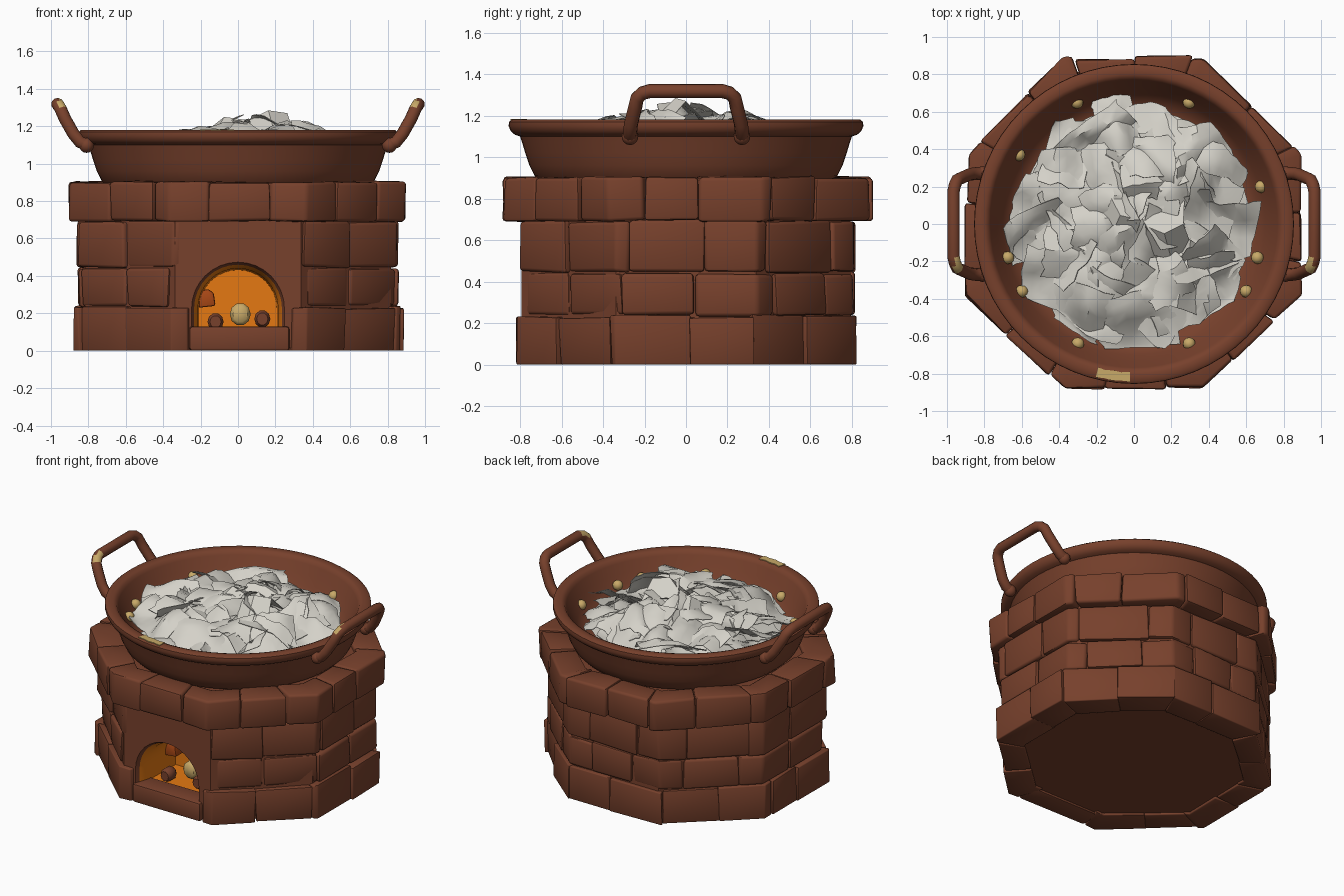
import bpy, bmesh, math, random
from mathutils import Vector, Matrix

if "Cube" in bpy.data.objects:
    bpy.data.objects.remove(bpy.data.objects["Cube"])

random.seed(11)
U = random.uniform


def material(name, rgb):
    m = bpy.data.materials.new(name)
    m.diffuse_color = (*rgb, 1)
    m.use_nodes = True
    m.node_tree.nodes["Principled BSDF"].inputs["Base Color"].default_value = m.diffuse_color
    return m


CLAY = material("clay_brown", (0.185, 0.052, 0.025))
PAPER = material("paper_grey", (0.66, 0.64, 0.58))
GOLD = material("pale_gold", (0.58, 0.40, 0.14))
FIRE = material("fire_orange", (0.78, 0.19, 0.006))
EMBER = material("ember_orange", (0.40, 0.065, 0.008))


def make(name, bm, *mats, bevel=0, thick=0, angle=35):
    """bmesh -> object with materials, optional bevel or thickness, smooth shading"""
    me = bpy.data.meshes.new(name)
    if not thick:
        bmesh.ops.recalc_face_normals(bm, faces=bm.faces[:])
    bm.to_mesh(me)
    bm.free()
    ob = bpy.data.objects.new(name, me)
    bpy.context.collection.objects.link(ob)
    for m in mats:
        me.materials.append(m)
    select(ob)
    if bevel:
        b = ob.modifiers.new("bevel", 'BEVEL')
        b.width, b.segments, b.limit_method = bevel, 2, 'ANGLE'
        bpy.ops.object.modifier_apply(modifier="bevel")
    if thick:
        ob.modifiers.new("thick", 'SOLIDIFY').thickness = thick
        bpy.ops.object.modifier_apply(modifier="thick")
    bpy.ops.object.shade_smooth_by_angle(angle=math.radians(angle))
    return ob


def select(ob):
    bpy.ops.object.select_all(action='DESELECT')
    ob.select_set(True)
    bpy.context.view_layer.objects.active = ob


def loft(bm, rings):
    """closed solid through equal-length rings of points"""
    vs = [[bm.verts.new(p) for p in r] for r in rings]
    n = len(vs[0])
    for a, b in zip(vs, vs[1:]):
        for i in range(n):
            bm.faces.new((a[i], a[(i + 1) % n], b[(i + 1) % n], b[i]))
    bm.faces.new(vs[0])
    bm.faces.new(vs[-1])


# Octagon plan of the stove, starting at the front left corner
OCT = [Vector(p) for p in ((-.345, -.8), (.345, -.8), (.835, -.34), (.835, .34),
                           (.345, .8), (-.345, .8), (-.835, .34), (-.835, -.34))]
CUM = [0]
for i in range(16):
    CUM.append(CUM[-1] + (OCT[(i + 1) % 8] - OCT[i % 8]).length)
L = CUM[8]


def along(d):
    i = max(k for k in range(16) if CUM[k] <= d)
    return OCT[i % 8].lerp(OCT[(i + 1) % 8], (d - CUM[i]) / (CUM[i + 1] - CUM[i]))


def course(name, z0, z1, d0, d1, n, sx=1.0, sy=1.0):
    """one row of hand-made bricks that bend round the octagon corners"""
    bm = bmesh.new()
    cuts = [d0 + (d1 - d0) * i / n + (U(-.06, .06) if 0 < i < n else 0) for i in range(n + 1)]
    for a, b in zip(cuts, cuts[1:]):
        a, b = a + .001, b - .001
        ds = [a] + [c for c in CUM if a + .03 < c < b - .03] + [b]
        s, top = U(.997, 1.03), z1 - U(0, .010)
        plan = [(along(d), s) for d in ds] + [(along(d), .8) for d in reversed(ds)]
        rings = [[(p.x * sx * k + U(-.007, .007), p.y * sy * k + U(-.007, .007),
                   max(0, z + U(-.006, .006))) for p, k in plan] for z in (z0 + .002, top)]
        if z0 == 0:
            rings[0] = [(x, y, 0) for x, y, z in rings[0]]
        loft(bm, rings)
    make(name, bm, CLAY, bevel=.018, angle=45)


course("brick_course_bottom", 0, .237, .625, L + .085, 14, 1.03, 1.0)
course("brick_course_lower", .235, .447, .72, L - .03, 13, 1.0, .99)
course("brick_course_upper", .445, .695, .685, L + .045, 13, 1.01, .99)
course("brick_course_top", .69, .908, .195, L + .195, 17, 1.065, 1.095)


# Stove core with the arched fire opening cut into its front
def arch(w, top, y):
    spring = top - w
    pts = [(-w, y, .12)]
    pts += [(-w * math.cos(math.pi * i / 16), y, spring + w * math.sin(math.pi * i / 16)) for i in range(17)]
    return pts + [(w, y, .12)]


bm = bmesh.new()
loft(bm, [[(p.x * .98, p.y * .99, z) for p in OCT] for z in (.015, .87)])
core = make("stove_core", bm, CLAY, FIRE)
bm = bmesh.new()
loft(bm, [arch(.252, .478, -.95), arch(.25, .475, -.795), arch(.235, .46, -.765),
          arch(.215, .44, -.70), arch(.208, .432, -.40)])
cutter = make("arch_cutter", bm, CLAY)
cutter.hide_render = True
mod = core.modifiers.new("cut", 'BOOLEAN')
mod.operation, mod.solver, mod.object = 'DIFFERENCE', 'EXACT', cutter
select(core)
bpy.ops.object.modifier_apply(modifier="cut")
bpy.data.objects.remove(cutter)
for f in core.data.polygons:
    c = f.center
    f.material_index = int(-.74 < c.y < -.35 and abs(c.x) < .25 and .1 < c.z < .46)
bpy.ops.object.shade_smooth_by_angle(angle=math.radians(35))

# Sill under the opening
bm = bmesh.new()
loft(bm, [[(x, y, z) for x, y in ((-.26, -.815), (.275, -.82), (.275, -.66), (-.26, -.66))]
          for z in (0, .13)])
make("fire_sill", bm, CLAY, bevel=.015)


# Logs and embers in the fire
def log(name, x, z, r, y0, y1, mat):
    bm = bmesh.new()
    loft(bm, [[(x + r * k * math.cos(a * math.pi / 5), y, z + 1.1 * r * k * math.sin(a * math.pi / 5))
               for a in range(10)] for y, k in ((y0, .7), (y0 + .02, 1), (y1 - .02, 1), (y1, .7))])
    make(name, bm, mat, angle=50)


log("log_left", -.12, .155, .043, -.65, -.56, CLAY)
log("log_right", .13, .17, .043, -.65, -.56, CLAY)
log("flame_middle", .012, .195, .056, -.57, -.45, GOLD)
bm = bmesh.new()
loft(bm, [[(x, y, z) for x, z in ((-.21, .23), (-.12, .24), (-.13, .31), (-.16, .33), (-.21, .32))]
          for y in (-.52, -.39)])
make("ember_block", bm, EMBER, bevel=.01)

# Pan, turned from a profile
profile = [(0, .88), (.70, .88), (.73, .91), (.755, .96), (.775, 1.02), (.79, 1.07), (.80, 1.10),
           (.825, 1.108), (.845, 1.125), (.855, 1.15), (.853, 1.17), (.84, 1.18), (.80, 1.18), (.78, 1.172),
           (.768, 1.15), (.735, 1.09), (.70, 1.03), (.655, .97), (.60, .95), (0, .95)]
bm = bmesh.new()
vs = [bm.verts.new((r, 0, z)) for r, z in profile]
es = [bm.edges.new(e) for e in zip(vs, vs[1:])]
bmesh.ops.spin(bm, geom=vs + es, cent=(0, 0, 0), axis=(0, 0, 1), angle=math.tau, steps=64, use_merge=True)
bmesh.ops.remove_doubles(bm, verts=bm.verts[:], dist=.0005)
make("pan", bm, CLAY, angle=45)

# Worn patch on the front of the rim
bm = bmesh.new()
arc = [math.radians(a) for a in (-104, -101, -98, -95, -91.5)]
ring = [(.845 - .006 * (i % 2), a) for i, a in enumerate(arc)] + \
       [(.79 + .006 * (i % 2), a) for i, a in enumerate(reversed(arc))]
loft(bm, [[(r * math.cos(a), r * math.sin(a), z) for r, a in ring] for z in (1.177, 1.184)])
make("rim_wear", bm, GOLD)

# Handles with worn front corners
half = [(.805, .27, 1.10), (.845, .27, 1.115), (.88, .265, 1.16), (.925, .245, 1.24), (.945, .235, 1.285),
        (.957, .21, 1.308), (.965, .175, 1.318)]
path = [(x, -y, z) for x, y, z in half] + half[::-1]
for side, name in ((1, "handle_right"), (-1, "handle_left")):
    cu = bpy.data.curves.new(name, 'CURVE')
    cu.dimensions, cu.bevel_depth, cu.bevel_resolution, cu.use_fill_caps = '3D', .034, 3, True
    sp = cu.splines.new('POLY')
    sp.points.add(len(path) - 1)
    for p, (x, y, z) in zip(sp.points, path):
        p.co = (x * side, y, z, 1)
    ob = bpy.data.objects.new(name, cu)
    bpy.context.collection.objects.link(ob)
    select(ob)
    bpy.ops.object.convert(target='MESH')
    ob = bpy.context.object
    for m in (CLAY, GOLD):
        ob.data.materials.append(m)
    for f in ob.data.polygons:
        c = f.center
        f.material_index = int(-.25 < c.y < -.185 and c.z > 1.30 and f.normal.y < .1 and abs(c.x) < .96)
    bpy.ops.object.shade_smooth_by_angle(angle=math.radians(40))
    # Lugs where the handle meets the pan
    bm = bmesh.new()
    for y in (-.27, .27):
        bmesh.ops.create_uvsphere(bm, u_segments=12, v_segments=8, radius=.04,
                                  matrix=Matrix.Translation((.81 * side, y, 1.098)))
    make(name + "_lugs", bm, CLAY, angle=60)

# Gold studs round the inside of the pan
bm = bmesh.new()
studs = [(.295, .65), (.68, .20), (.66, -.18), (.60, -.36), (.295, -.64),
         (-.30, -.64), (-.60, -.36), (-.675, -.18), (-.615, .37), (-.305, .65)]
for x, y in studs:
    bmesh.ops.create_uvsphere(bm, u_segments=12, v_segments=8, radius=.034,
                              matrix=Matrix.Translation((x, y, 1.047)))
make("gold_studs", bm, GOLD, angle=60)


# Heap of crumpled paper: a mound covered by folded sheets
def mound(r):
    return 1.03 + .10 * (1 - (r / .66) ** 2)


def crumple(n, w, h):
    """height samples of a grid folded along random lines"""
    folds = [(U(0, math.pi), U(-.12, .12), U(.2, .5) * random.choice((-1, 1))) for _ in range(5)]
    pts = []
    for i in range(n + 1):
        for j in range(n + 1):
            u, v = (i / n - .5) * w + U(-.012, .012), (j / n - .5) * h + U(-.012, .012)
            pts.append([u, v, sum(k * abs(u * math.cos(a) + v * math.sin(a) - c) for a, c, k in folds)])
    mean = sum(p[2] for p in pts) / len(pts)
    return [Vector((u, v, z - mean)) for u, v, z in pts]


bm = bmesh.new()
count, n = 42, 7
for s in range(count):
    r, a = .57 * math.sqrt((s + .5) / count), s * 2.39996
    cx, cy = r * math.cos(a), r * math.sin(a)
    turn = Matrix.Rotation(U(0, math.tau), 3, 'Z') @ Matrix.Rotation(U(-.2, .2), 3, 'X')
    grid = []
    for p in crumple(n, U(.30, .44), U(.24, .36)):
        q = turn @ p + Vector((cx, cy, 0))
        rr, t = math.hypot(q.x, q.y), math.atan2(q.y, q.x)
        edge = .645 + .025 * math.sin(4 * t + .6) + .02 * math.sin(9 * t)
        if rr > edge:
            q.xy *= (edge + .35 * (rr - edge)) / rr
        base = mound(min(rr, .64))
        z = base + .012 + (q.z if q.z > -.015 else -.015 + .15 * (q.z + .015))
        lim = 1.165 + .10 * max(0, 1 - ((q.x - .15) ** 2 + (q.y - .02) ** 2) / .13)
        lim -= .10 * min(1, max(0, (rr - .54) / .12))
        q.z = z if z < lim else lim + .3 * (z - lim)
        grid.append(bm.verts.new(q))
    for i in range(n):
        for j in range(n):
            k = i * (n + 1) + j
            bm.faces.new((grid[k], grid[k + n + 1], grid[k + n + 2], grid[k + 1]))
make("paper_sheets", bm, PAPER, thick=.004, angle=32)

bm = bmesh.new()
loft(bm, [[(r * math.cos(t * math.tau / 32), r * math.sin(t * math.tau / 32), mound(r) - .01)
           for t in range(32)] for r in (.62, .5, .35, .2, .05)])
make("paper_mound", bm, PAPER, angle=40)

# Raised folds at the top of the heap
for name, x, y, turn, h in (("paper_peak_right", .17, -.04, .2, 1.285), ("paper_peak_left", -.06, .05, -.5, 1.25)):
    bm = bmesh.new()
    pts = ((-.12, -.10, 1.14), (0, -.15, 1.15), (.12, -.10, 1.14), (.10, .02, h - .015),
           (-.01, -.01, h), (-.10, .05, h - .05), (-.12, .15, 1.15), (0, .16, 1.14), (.13, .14, 1.15))
    v = [bm.verts.new(Matrix.Rotation(turn, 3, 'Z') @ Vector(p) + Vector((x, y, 0))) for p in pts]
    for q in ((0, 1, 4, 5), (1, 2, 3, 4), (5, 4, 7, 6), (4, 3, 8, 7)):
        bm.faces.new([v[i] for i in q])
    make(name, bm, PAPER, thick=.004)
